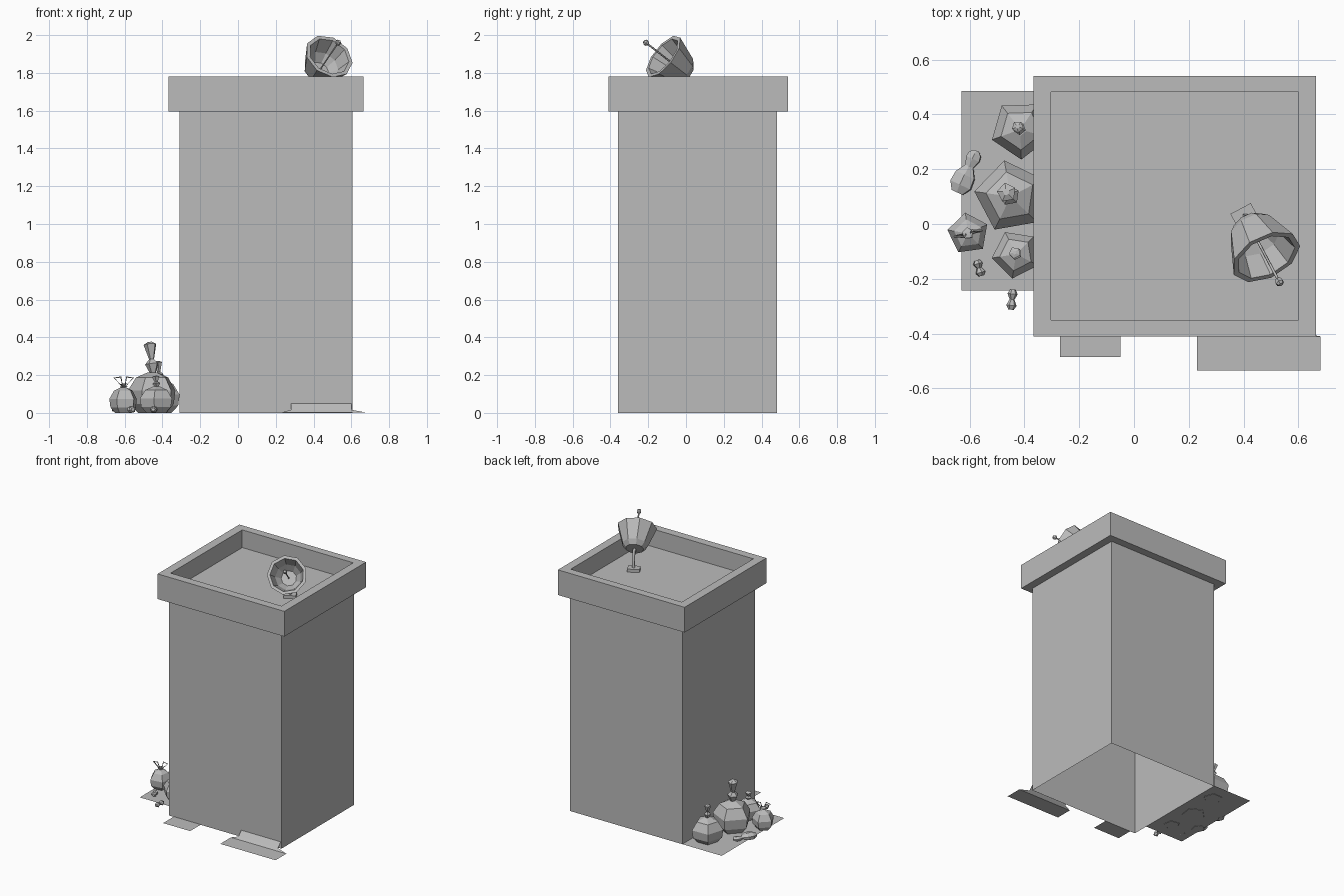
import bpy
import math
from mathutils import Vector

if "Cube" in bpy.data.objects:
    bpy.data.objects.remove(bpy.data.objects["Cube"], do_unlink=True)

grey = bpy.data.materials.new("plain_grey")
grey.use_nodes = True
grey.diffuse_color = (0.5, 0.5, 0.5, 1)
grey.node_tree.nodes["Principled BSDF"].inputs["Base Color"].default_value = (0.5, 0.5, 0.5, 1)


def make(name, verts, faces):
    mesh = bpy.data.meshes.new(name)
    mesh.from_pydata(verts, [], faces)
    mesh.materials.append(grey)
    obj = bpy.data.objects.new(name, mesh)
    bpy.context.collection.objects.link(obj)
    return obj


def loft(name, rings, start_cap=True, end_cap=True):
    """Skin a chain of equal, counter-clockwise rings."""
    n = len(rings[0])
    verts = [v for ring in rings for v in ring]
    faces = []
    for k in range(len(rings) - 1):
        for i in range(n):
            j = (i + 1) % n
            faces.append((k * n + i, k * n + j, (k + 1) * n + j, (k + 1) * n + i))
    if start_cap:
        faces.append(tuple(reversed(range(n))))
    if end_cap:
        faces.append(tuple(range(len(verts) - n, len(verts))))
    return make(name, verts, faces)


def lathe(name, origin, profile, sides, axis=(0, 0, 1), phase=0.0, squash=1.0):
    """Turn (radius, distance) pairs around an axis through origin."""
    turn = Vector((0, 0, 1)).rotation_difference(Vector(axis).normalized())
    rings = []
    for r, d in profile:
        ring = []
        for i in range(sides):
            a = math.radians(phase) + math.tau * i / sides
            p = turn @ Vector((r * math.cos(a), r * math.sin(a), d))
            p.z *= squash
            ring.append(Vector(origin) + p)
        rings.append(ring)
    return loft(name, rings)


def rect(x0, x1, y0, y1, z):
    return [(x0, y0, z), (x1, y0, z), (x1, y1, z), (x0, y1, z)]


def wire(name, points, radius, closed=False):
    curve = bpy.data.curves.new(name, "CURVE")
    curve.dimensions = "3D"
    curve.bevel_depth = radius
    curve.bevel_resolution = 0
    spline = curve.splines.new("POLY")
    spline.points.add(len(points) - 1)
    for p, co in zip(spline.points, points):
        p.co = (*co, 1)
    spline.use_cyclic_u = closed
    curve.use_fill_caps = True
    curve.materials.append(grey)
    obj = bpy.data.objects.new(name, curve)
    bpy.context.collection.objects.link(obj)


# Tower: open underneath, overhanging parapet, sunken roof
WALL = (-0.31, 0.605, -0.36, 0.482)
RIM = (-0.367, 0.664, -0.41, 0.54)
WELL = (-0.303, 0.6, -0.35, 0.482)
loft("tower", [rect(*WALL, 0), rect(*WALL, 1.595), rect(*RIM, 1.595),
               rect(*RIM, 1.78), rect(*WELL, 1.78), rect(*WELL, 1.65)], start_cap=False)

# Ground sheets
make("litter_sheet", rect(-0.63, -0.31, -0.242, 0.485, 0.002), [(0, 1, 2, 3)])
make("small_sheet", rect(-0.27, -0.05, -0.485, -0.36, 0.002), [(0, 1, 2, 3)])

# Sheet on the ground that curls up against the front wall
rows = [(0.23, 0.68, -0.535, 0.002), (0.23, 0.68, -0.41, 0.002),
        (0.28, 0.602, -0.395, 0.016), (0.28, 0.602, -0.362, 0.05)]
make("curled_sheet", [(x, y, z) for a, b, y, z in rows for x in (a, b)],
     [(2 * k, 2 * k + 1, 2 * k + 3, 2 * k + 2) for k in range(len(rows) - 1)])

# Rubbish bags: name, x, y, radius, height, tie scale, phase
BAGS = [("large_bag", -0.45, 0.1, 0.134, 0.215, 1.0, 172),
        ("back_bag", -0.415, 0.345, 0.11, 0.175, 0.62, 200),
        ("front_bag", -0.43, -0.11, 0.09, 0.14, 0.35, 45),
        ("outer_bag", -0.605, -0.035, 0.077, 0.135, 0.12, 170)]
BODY = [(0.6, 0), (0.93, 0.22), (1.0, 0.55), (0.68, 0.87), (0.2, 1.0)]
TIE = [(0.014, -0.01), (0.038, 0.045), (0.014, 0.07), (0.036, 0.15), (0.012, 0.162)]
for name, x, y, r, h, s, phase in BAGS:
    lathe(name, (x, y, 0), [(a * r, b * h) for a, b in BODY], 5, phase=phase)
    w = max(s, 0.6)
    lathe(name + "_tie", (x, y, h), [(a * w, b * s) for a, b in TIE], 5,
          axis=(-0.1, 0.1, 1), phase=phase)

# Bow loops on the outer bag
for side in (-1, 1):
    wire("bow_loop", [(-0.605 + side * a, -0.035 + side * b, z) for a, b, z in
                      ((0.005, 0, 0.135), (0.05, 0.01, 0.185), (0.015, 0.012, 0.19))],
         0.004, closed=True)

# Loose litter lying on the ground
lathe("bottle", (-0.645, 0.115, 0.024),
      [(0.025, 0), (0.046, 0.03), (0.042, 0.07), (0.018, 0.105),
       (0.03, 0.135), (0.026, 0.155), (0.01, 0.168)], 6, axis=(0.42, 0.9, 0), squash=0.55)
SCRAP = [(0.01, -0.038), (0.019, -0.022), (0.009, 0), (0.019, 0.02), (0.01, 0.036)]
lathe("scrap", (-0.565, -0.16, 0.018), [(r, d * 0.8) for r, d in SCRAP], 6, axis=(-0.3, 1, 0))
lathe("scrap", (-0.445, -0.275, 0.018), SCRAP, 6, axis=(0.1, 1, 0))

# Satellite dish on the roof
AIM = Vector((0.385, -0.728, 0.569)).normalized()
MOUTH = Vector((0.482, -0.12, 1.888))
lathe("dish_bowl", MOUTH,
      [(0.062, -0.165), (0.088, -0.135), (0.135, 0), (0.114, 0),
       (0.088, -0.085), (0.052, -0.13)], 9, axis=AIM, phase=10)
wire("dish_feed_arm", [MOUTH - AIM * 0.13, MOUTH + AIM * 0.125], 0.005)
lathe("dish_feed_tip", MOUTH + AIM * 0.125,
      [(0.008, -0.015), (0.016, -0.004), (0.016, 0.006), (0.008, 0.015)], 6, axis=AIM)

# Dish stand: post and square foot
wire("dish_post", [(0.405, 0.03, 1.65), (0.41, 0.025, 1.75), MOUTH - AIM * 0.16], 0.011)
foot = loft("dish_foot", [rect(-0.042, 0.042, -0.03, 0.03, z) for z in (0, 0.022)])
foot.location = (0.403, 0.03, 1.65)
foot.rotation_euler.z = math.radians(28)
